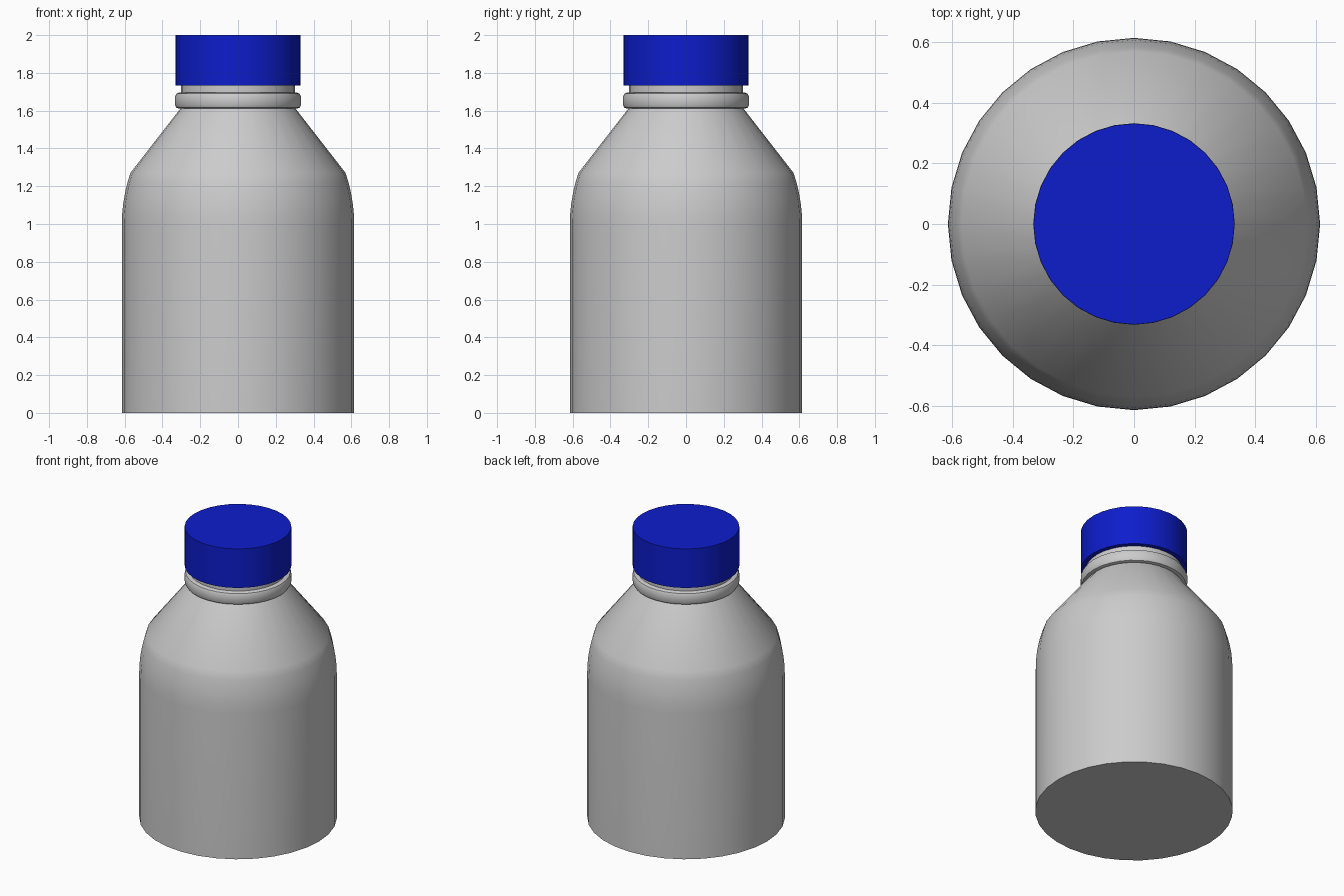
import bpy, bmesh
from math import cos, sin, pi, radians

if "Cube" in bpy.data.objects:
    bpy.data.objects.remove(bpy.data.objects["Cube"])

SIDES = 32


def lathe(name, profile):
    """Revolve (radius, z) points around z and cap both ends."""
    bm = bmesh.new()
    rings = [[bm.verts.new((r * cos(2 * pi * i / SIDES), r * sin(2 * pi * i / SIDES), z))
              for i in range(SIDES)] for r, z in profile]
    for a, b in zip(rings, rings[1:]):
        for i in range(SIDES):
            j = (i + 1) % SIDES
            bm.faces.new((a[i], a[j], b[j], b[i]))
    bm.faces.new(rings[0][::-1])
    bm.faces.new(rings[-1])
    mesh = bpy.data.meshes.new(name)
    bm.to_mesh(mesh)
    bm.free()
    ob = bpy.data.objects.new(name, mesh)
    bpy.context.collection.objects.link(ob)
    bpy.ops.object.select_all(action='DESELECT')
    ob.select_set(True)
    bpy.context.view_layer.objects.active = ob
    bpy.ops.object.shade_smooth_by_angle(angle=radians(35))
    return ob


# Bottle: straight wall, curved shoulder, cone, rounded collar, neck
shoulder = [(0.615 - 0.045 * t * t, 1.0 + 0.27 * t) for t in (0, 0.2, 0.4, 0.6, 0.8, 1)]
collar = [(0.304, 1.612), (0.315, 1.612), (0.326, 1.616), (0.333, 1.63),
          (0.333, 1.675), (0.326, 1.69), (0.315, 1.695), (0.302, 1.697)]
lathe("bottle", [(0.615, 0)] + shoulder + collar + [(0.302, 1.76)])

# Screw cap
cap = lathe("cap", [(0.332, 1.732), (0.332, 2.0)])
blue = bpy.data.materials.new("cap_blue")
blue.diffuse_color = (0.004, 0.012, 0.6, 1)
blue.use_nodes = True
blue.node_tree.nodes["Principled BSDF"].inputs["Base Color"].default_value = blue.diffuse_color
cap.data.materials.append(blue)
